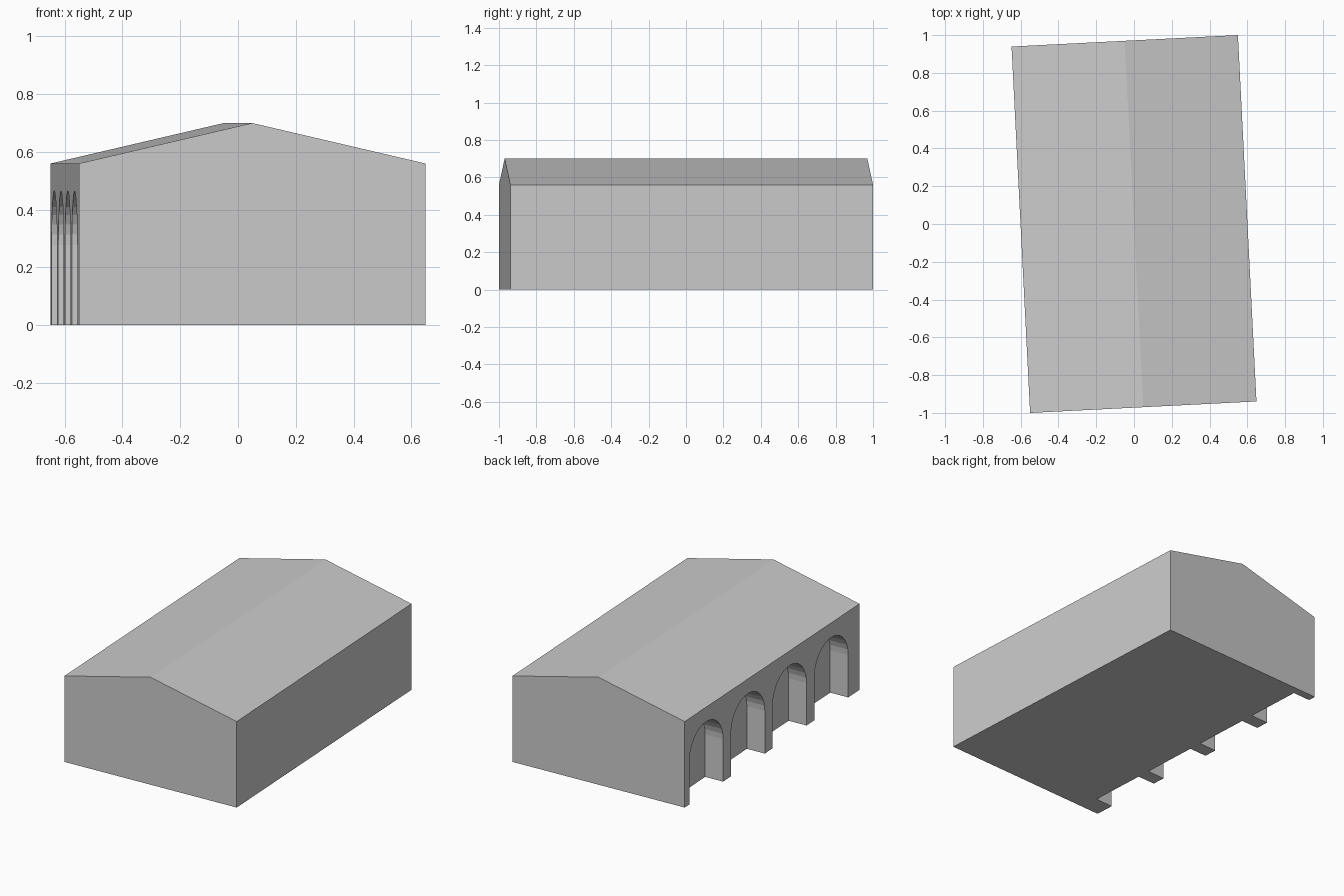
import bpy, bmesh, math

if "Cube" in bpy.data.objects:
    bpy.data.objects.remove(bpy.data.objects["Cube"])

TURN = math.radians(2.9)          # slight turn of the whole building
HALF_W, HALF_L = 0.6, 0.971
EAVES, RIDGE = 0.56, 0.70


def prism(name, points, offset):
    """Closed prism: polygon pushed along the offset vector."""
    bm = bmesh.new()
    face = bm.faces.new([bm.verts.new(p) for p in points])
    ext = bmesh.ops.extrude_face_region(bm, geom=[face])
    moved = [v for v in ext["geom"] if isinstance(v, bmesh.types.BMVert)]
    bmesh.ops.translate(bm, verts=moved, vec=offset)
    bmesh.ops.recalc_face_normals(bm, faces=bm.faces)
    mesh = bpy.data.meshes.new(name)
    bm.to_mesh(mesh)
    bm.free()
    obj = bpy.data.objects.new(name, mesh)
    bpy.context.collection.objects.link(obj)
    return obj


# Gabled hall
gable = [(-HALF_W, 0), (HALF_W, 0), (HALF_W, EAVES), (0, RIDGE), (-HALF_W, EAVES)]
hall = prism("gabled_hall", [(x, -HALF_L, z) for x, z in gable], (0, 2 * HALF_L, 0))

# Four round-arched recesses along the left wall
RADIUS, SPRING, DEPTH, PITCH, STEPS = 0.188, 0.277, 0.125, 0.463, 16
for i in range(4):
    yc = 0.732 - i * PITCH
    arch = [(yc + RADIUS, -0.1)]
    arch += [(yc + RADIUS * math.cos(math.pi * k / STEPS),
              SPRING + RADIUS * math.sin(math.pi * k / STEPS)) for k in range(STEPS + 1)]
    arch.append((yc - RADIUS, -0.1))
    cutter = prism("arch_cutter", [(-HALF_W - 0.1, y, z) for y, z in arch],
                   (0.1 + DEPTH, 0, 0))
    cutter.hide_render = True
    bpy.context.view_layer.objects.active = hall
    mod = hall.modifiers.new("arch", "BOOLEAN")
    mod.operation, mod.solver, mod.object = "DIFFERENCE", "EXACT", cutter
    bpy.ops.object.modifier_apply(modifier=mod.name)
    bpy.data.objects.remove(cutter)

hall.rotation_euler.z = TURN
